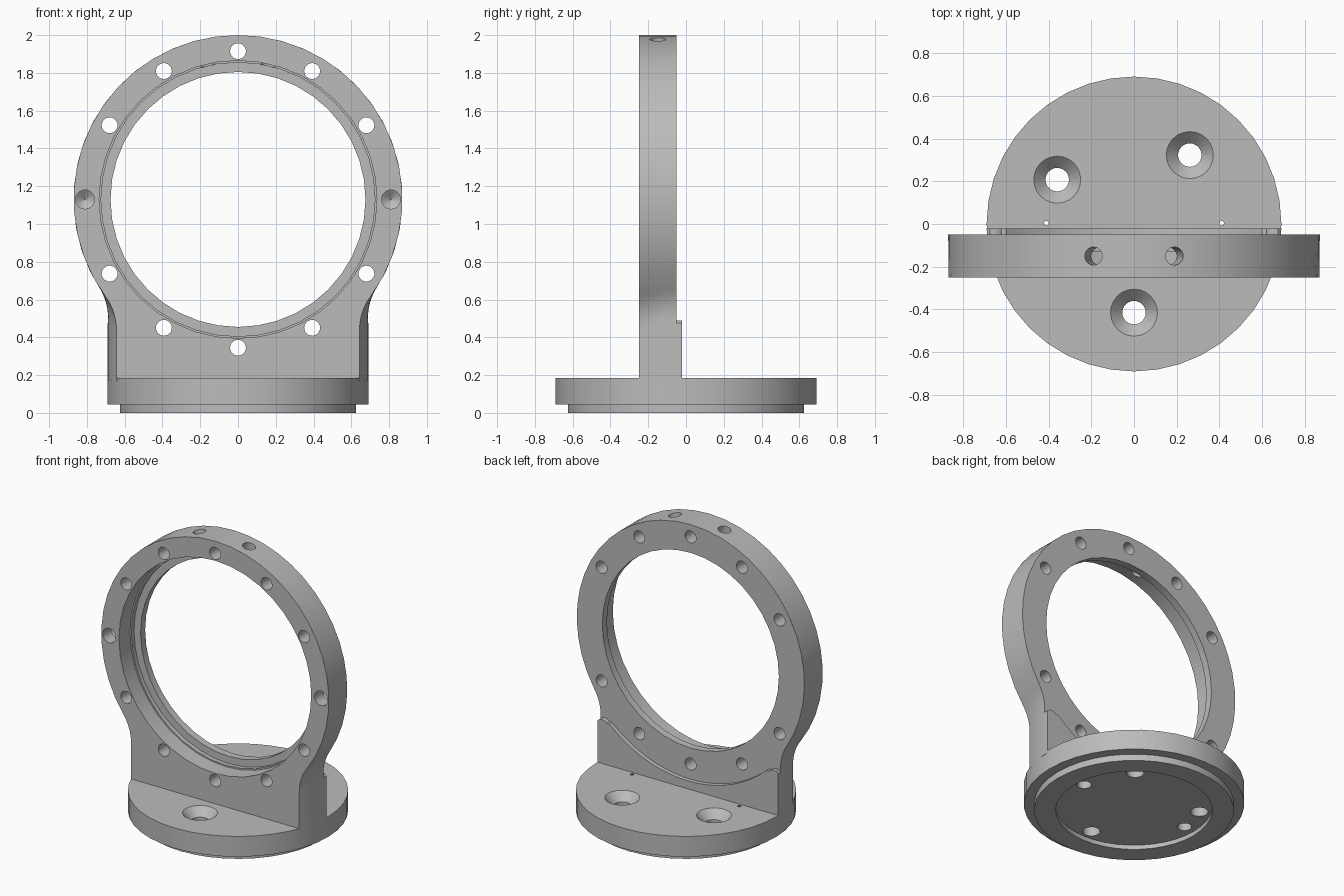
import bpy, bmesh
from math import pi, sin, cos, atan2, sqrt, radians
from mathutils import Matrix

cube = bpy.data.objects.get("Cube")
if cube:
    bpy.data.objects.remove(cube, do_unlink=True)

grey = bpy.data.materials.new("machined_grey")
grey.use_nodes = True
colour = (0.5, 0.5, 0.5, 1)
grey.diffuse_color = colour
grey.node_tree.nodes["Principled BSDF"].inputs["Base Color"].default_value = colour

SEGMENTS = 40
BASE_R, BASE_TOP = 0.69, 0.185
RING_R, RING_Z = 0.87, 1.13
FRONT, BACK = -0.25, -0.05
ALONG_Y = Matrix.Rotation(-pi / 2, 4, 'X')


def loft(name, rings):
    """Skin a list of equal-length closed loops and cap both ends."""
    bm = bmesh.new()
    loops = [[bm.verts.new(p) for p in ring] for ring in rings]
    for a, b in zip(loops, loops[1:]):
        for i in range(len(a)):
            j = (i + 1) % len(a)
            bm.faces.new((a[i], a[j], b[j], b[i]))
    bm.faces.new(loops[0][::-1])
    bm.faces.new(loops[-1])
    bmesh.ops.recalc_face_normals(bm, faces=bm.faces[:])
    mesh = bpy.data.meshes.new(name)
    bm.to_mesh(mesh)
    bm.free()
    mesh.materials.append(grey)
    obj = bpy.data.objects.new(name, mesh)
    bpy.context.collection.objects.link(obj)
    return obj


def lathe(name, profile, matrix=Matrix(), n=SEGMENTS):
    """Revolve (radius, height) pairs about the local z axis."""
    obj = loft(name, [[(r * cos(2 * pi * i / n), r * sin(2 * pi * i / n), h)
                       for i in range(n)] for r, h in profile])
    obj.data.transform(matrix)
    return obj


def cut(target, profile, matrix, n=24):
    """Subtract a revolved cutter from the target."""
    cutter = lathe("cutter", profile, matrix, n)
    cutter.hide_render = True
    mod = target.modifiers.new("cut", 'BOOLEAN')
    mod.operation, mod.solver, mod.object = 'DIFFERENCE', 'EXACT', cutter
    bpy.context.view_layer.objects.active = target
    bpy.ops.object.modifier_apply(modifier=mod.name)
    bpy.data.objects.remove(cutter, do_unlink=True)


def half_width(y):
    return sqrt(BASE_R ** 2 - y ** 2)


def bracket_outline(y, fillet=0.3, steps=8, arc_steps=32):
    """Ring outline blended into a foot as wide as the base at depth y."""
    w = half_width(y)
    cx = w + fillet
    dz = sqrt((RING_R + fillet) ** 2 - cx ** 2)
    cz = RING_Z - dz
    end = atan2(dz, -cx)
    right = [(w, BASE_TOP - 0.015)]
    for i in range(steps):
        a = pi + (end - pi) * i / steps
        right.append((cx + fillet * cos(a), cz + fillet * sin(a)))
    start = atan2(-dz, cx)
    arc = [start + (pi - 2 * start) * i / arc_steps for i in range(arc_steps + 1)]
    ring = [(RING_R * cos(a), RING_Z + RING_R * sin(a)) for a in arc]
    left = [(-x, z) for x, z in reversed(right)]
    return [(x, y, z) for x, z in right + ring + left]


def boss_outline(y, radius=0.89, steps=24):
    """Low back wall with a concave top and rounded horns."""
    w = half_width(y)
    horn = [(w, BASE_TOP - 0.015), (w, 0.475), (w - 0.015, 0.488),
            (0.655, 0.49), (0.635, 0.485), (0.62, 0.473)]
    span = 0.6
    xs = [span - 2 * span * i / steps for i in range(steps + 1)]
    dip = [(x, RING_Z - sqrt(radius ** 2 - x * x)) for x in xs]
    left = [(-x, z) for x, z in reversed(horn)]
    return [(x, y, z) for x, z in horn + dip + left]


# Stepped round base with a shallow recess underneath
base = lathe("base", [(0.49, 0.03), (0.49, 0), (0.625, 0), (0.625, 0.045),
                      (BASE_R, 0.045), (BASE_R, BASE_TOP)])

# Countersunk mounting holes
for angle in (51, 150, 270):
    a = radians(angle)
    cut(base, [(0.055, -0.1), (0.055, 0.13), (0.11, BASE_TOP), (0.11, 0.25)],
        Matrix.Translation((0.415 * cos(a), 0.415 * sin(a), 0)))

# Blind dowel holes from below
for x in (-0.41, 0.41):
    cut(base, [(0.045, -0.1), (0.045, 0.15), (0.006, 0.19)],
        Matrix.Translation((x, 0.004, 0)))

# Upright ring and foot
slices = 5
bracket = loft("ring_bracket", [bracket_outline(FRONT + (BACK - FRONT) * i / slices)
                                for i in range(slices + 1)])

# Stepped bore, wider at the front
ring_axis = Matrix.Translation((0, 0, RING_Z)) @ ALONG_Y
cut(bracket, [(0.735, -0.35), (0.735, -0.13), (0.725, -0.13), (0.725, -0.1),
              (0.675, -0.1), (0.675, 0.05)], ring_axis, SEGMENTS)

# Bolt circle, with blind holes at the two sides
for i in range(12):
    a = i * pi / 6
    if i % 6:
        r, profile = 0.785, [(0.042, -0.4), (0.042, 0.1)]
    else:
        r, profile = 0.81, [(0.05, -0.4), (0.05, -0.16), (0.003, -0.125)]
    spot = Matrix.Translation((r * cos(a), 0, RING_Z + r * sin(a)))
    cut(bracket, profile, spot @ ALONG_Y)

# Radial holes through the top of the rim
for angle in (-12.6, 12.6):
    cut(bracket, [(0.042, 0.6), (0.042, 1)],
        Matrix.Translation((0, -0.15, RING_Z)) @ Matrix.Rotation(radians(angle), 4, 'Y'))

# Stiffening wall behind the foot
boss = loft("back_wall", [boss_outline(y) for y in (BACK - 0.01, -0.02)])

# Smooth round surfaces, crisp edges
bpy.ops.object.select_all(action='DESELECT')
for obj in (base, bracket, boss):
    obj.select_set(True)
bpy.context.view_layer.objects.active = base
bpy.ops.object.shade_smooth_by_angle(angle=radians(25))
